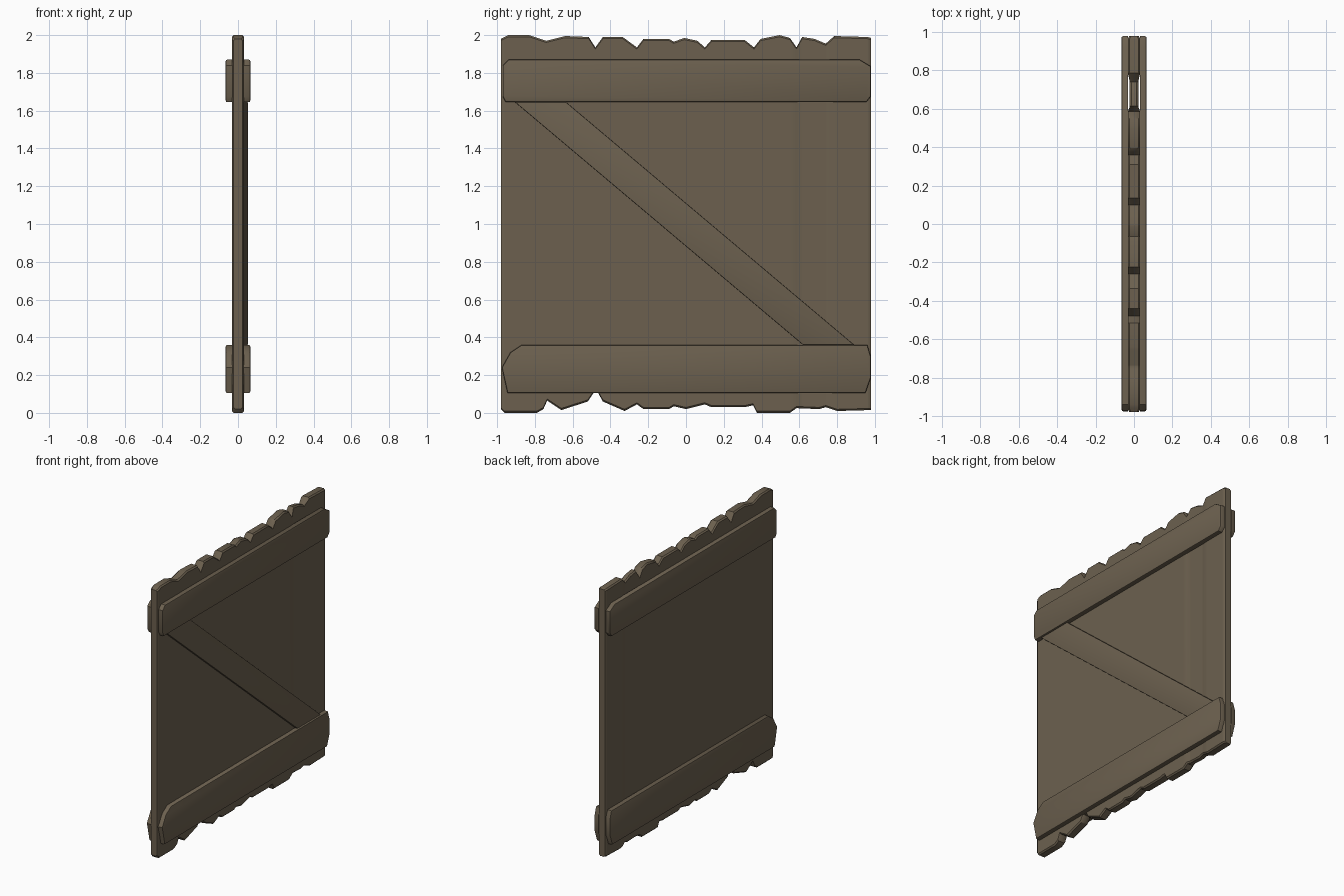
import bpy, bmesh, math

if "Cube" in bpy.data.objects:
    bpy.data.objects.remove(bpy.data.objects["Cube"])

wood = bpy.data.materials.new("weathered_wood")
wood.diffuse_color = (0.150, 0.118, 0.078, 1)
wood.use_nodes = True
wood.node_tree.nodes["Principled BSDF"].inputs["Base Color"].default_value = wood.diffuse_color


def finish(name, bm, angle=35):
    bmesh.ops.recalc_face_normals(bm, faces=bm.faces)
    me = bpy.data.meshes.new(name)
    bm.to_mesh(me)
    bm.free()
    for p in me.polygons:
        p.use_smooth = True
    me.set_sharp_from_angle(angle=math.radians(angle))
    me.materials.append(wood)
    ob = bpy.data.objects.new(name, me)
    bpy.context.collection.objects.link(ob)
    return ob


def lerp(pts, y):
    for (a, u), (b, v) in zip(pts, pts[1:]):
        if y <= b:
            return u + (v - u) * max(0, y - a) / (b - a)
    return pts[-1][1]


# Ragged plank ends: (y, z) outlines for top and bottom, (y, half thickness)
top = [(-.98, 1.98), (-.94, 2), (-.83, 2), (-.74, 1.97), (-.64, 1.995), (-.515, 1.99),
       (-.48, 1.935), (-.44, 1.99), (-.335, 1.99), (-.26, 1.935), (-.225, 1.98),
       (-.09, 1.98), (-.065, 1.965), (-.01, 1.985), (.06, 1.97), (.10, 1.935),
       (.135, 1.975), (.31, 1.975), (.36, 1.935), (.395, 1.98), (.495, 2), (.55, 1.985),
       (.585, 1.935), (.615, 1.99), (.68, 1.98), (.74, 1.955), (.785, 1.995),
       (.96, 1.99), (.98, 1.985)]
bottom = [(-.98, .02), (-.96, 0), (-.79, 0), (-.755, .02), (-.735, .065), (-.66, .015),
          (-.52, .06), (-.49, .105), (-.465, .105), (-.44, .06), (-.325, .01),
          (-.26, .045), (-.225, .02), (-.09, .02), (-.065, .035), (0, .02), (.10, .045),
          (.135, .03), (.31, .03), (.355, .04), (.375, 0), (.55, 0), (.585, .025),
          (.705, .02), (.74, .03), (.8, .01), (.98, .015)]
thick = [(-.98, .024), (-.965, .032), (.585, .032), (.61, .023), (.745, .023),
         (.785, .032), (.965, .032), (.98, .024)]

# Plank panel: one rounded cross-section per column, bridged along y
bm = bmesh.new()
columns = sorted({p[0] for p in top + bottom + thick})
rings = []
for y in columns:
    zt, zb, t = lerp(top, y), lerp(bottom, y), lerp(thick, y)
    b = .009
    sec = [(t, zb + b), (t, zt - b), (t - b, zt), (b - t, zt),
           (-t, zt - b), (-t, zb + b), (b - t, zb), (t - b, zb)]
    rings.append([bm.verts.new((x, y, z)) for x, z in sec])
for r, s in zip(rings, rings[1:]):
    for i in range(8):
        j = (i + 1) % 8
        bm.faces.new((r[i], r[j], s[j], s[i]))
bm.faces.new(rings[0])
bm.faces.new(rings[-1])
finish("plank_panel", bm)


# Flat boards: (y, z) outline extruded along x, outer rim bevelled
def board(name, outline, x0, x1, bevel):
    bm = bmesh.new()
    face = bm.faces.new([bm.verts.new((x0, y, z)) for y, z in outline])
    ext = bmesh.ops.extrude_face_region(bm, geom=[face], use_keep_orig=True)["geom"]
    for v in ext:
        if isinstance(v, bmesh.types.BMVert):
            v.co.x = x1
    if bevel:
        rim = [e for e in bm.edges if all(abs(v.co.x - x1) < 1e-5 for v in e.verts)]
        bmesh.ops.bevel(bm, geom=rim, offset=bevel, segments=2, profile=.5, affect='EDGES')
    return finish(name, bm)


upper = [(-.97, 1.84), (-.94, 1.87), (.92, 1.87), (.978, 1.835), (.978, 1.675),
         (.955, 1.645), (-.955, 1.645), (-.97, 1.675)]
lower = [(-.975, .24), (-.93, .32), (-.87, .36), (.96, .36), (.978, .30),
         (.978, .185), (.95, .105), (-.945, .105)]

# Cross rails on both faces
for side, s in (("right", 1), ("left", -1)):
    board("upper_rail_" + side, upper, s * .03, s * .065, .008)
    board("lower_rail_" + side, lower, s * .03, s * .065, .008)

# Diagonal brace on the right face only
board("diagonal_brace", [(-.905, 1.645), (-.635, 1.645), (.89, .36), (.62, .36)],
      .03, .053, .004)
